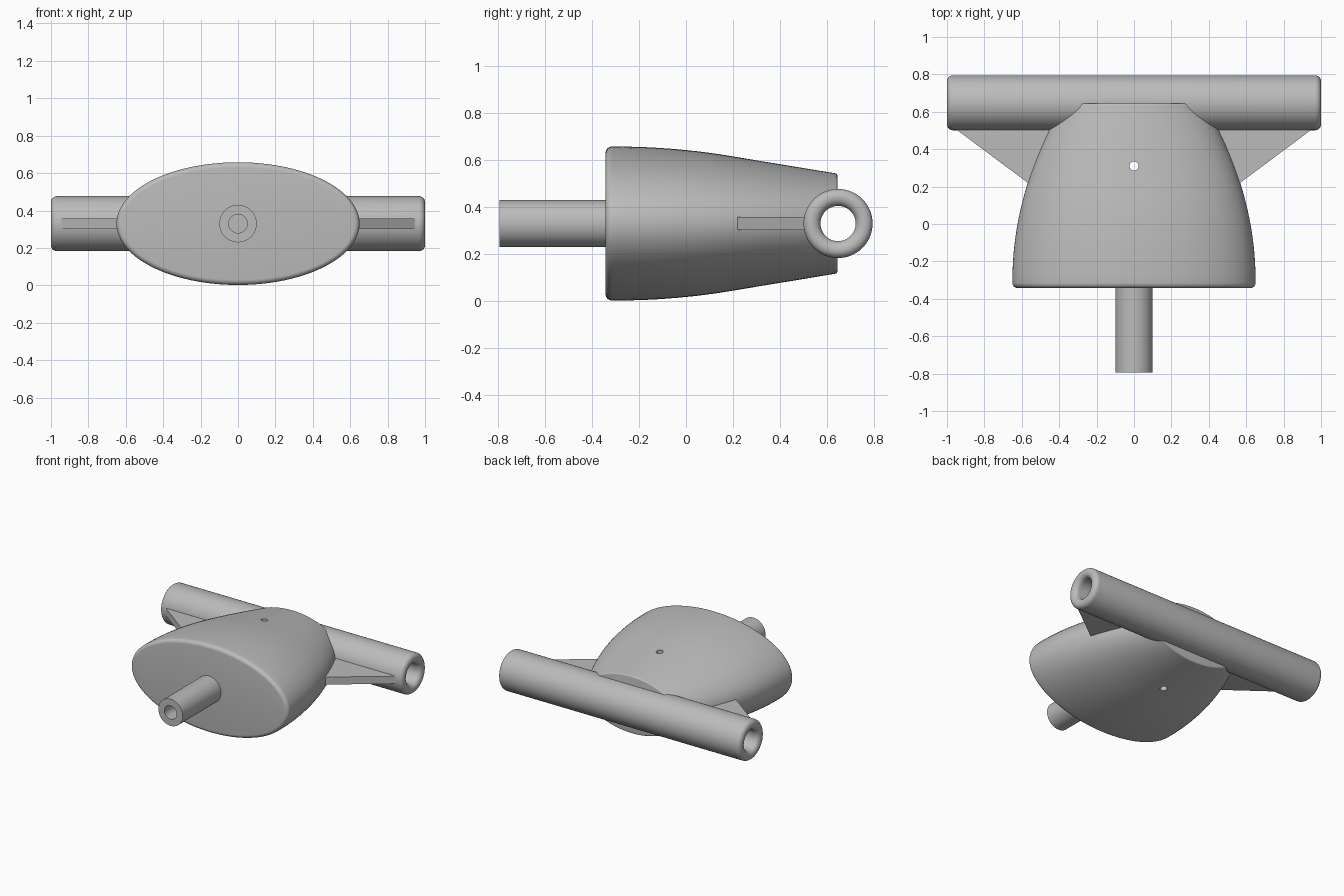
import bpy, bmesh
from math import sin, cos, pi, radians

if "Cube" in bpy.data.objects:
    bpy.data.objects.remove(bpy.data.objects["Cube"])

grey = bpy.data.materials.new("plain grey")
grey.use_nodes = True
COLOUR = (0.5, 0.5, 0.5, 1)
grey.diffuse_color = COLOUR
grey.node_tree.nodes["Principled BSDF"].inputs["Base Color"].default_value = COLOUR

MID = 0.33       # height of the shared centre plane
BAR_Y = 0.648    # axis of the cross tube


def finish(bm, name):
    bmesh.ops.recalc_face_normals(bm, faces=bm.faces)
    mesh = bpy.data.meshes.new(name)
    bm.to_mesh(mesh)
    bm.free()
    mesh.materials.append(grey)
    obj = bpy.data.objects.new(name, mesh)
    bpy.context.collection.objects.link(obj)
    return obj


def smooth(obj):
    """Smooth curved walls, keep flat ends flat."""
    mesh = obj.data
    mesh.shade_smooth()
    for p in mesh.polygons:
        if max(abs(c) for c in p.normal) > 0.9999 and abs(p.normal.z) < 0.5:
            p.use_smooth = False
    mesh.set_sharp_from_angle(angle=radians(32))


def loft(name, rings, place, closed=False, sides=96):
    """Join elliptical rings (distance, radius a, radius b) along an axis."""
    bm = bmesh.new()
    loops = [[bm.verts.new(place(t, a * cos(2 * pi * i / sides), b * sin(2 * pi * i / sides)))
              for i in range(sides)] for t, a, b in rings]
    pairs = list(zip(loops, loops[1:]))
    if closed:
        pairs.append((loops[-1], loops[0]))
    else:
        bm.faces.new(loops[0])
        bm.faces.new(loops[-1])
    for p, q in pairs:
        for i in range(sides):
            j = (i + 1) % sides
            bm.faces.new((p[i], p[j], q[j], q[i]))
    return finish(bm, name)


def arc(ct, cr, rad, start, end, steps=6):
    """Fillet points of a round profile, as rings."""
    angles = [radians(start + (end - start) * k / steps) for k in range(steps + 1)]
    return [(ct + rad * cos(a), cr + rad * sin(a), cr + rad * sin(a)) for a in angles]


def along_x(t, a, b):
    return (t, BAR_Y + a, MID + b)


def along_y(t, a, b):
    return (a, t, MID + b)


def along_z(t, a, b):
    return (a, 0.31 + b, t)


# Body: tapering elliptical shell with rounded rims
def half_width(y):
    return 0.65 - 0.303 * (y + 0.3) ** 2


def half_height(y):
    bend = 0.15
    return 0.328 - 0.167 * (min(y, bend) + 0.3) ** 2 - 0.165 * max(0, y - bend)


FRONT, BACK, RIM, LIP = -0.343, 0.645, 0.028, 0.01
rings = []
for k in range(7):
    a = pi / 2 * k / 6
    inset = RIM * (1 - sin(a))
    rings.append((FRONT + RIM * (1 - cos(a)), 0.65 - inset, 0.328 - inset))
first, last = FRONT + RIM, BACK - LIP
for k in range(1, 25):
    y = first + (last - first) * k / 24
    rings.append((y, half_width(y), half_height(y)))
for k in range(1, 5):
    a = pi / 2 * k / 4
    inset = LIP * (1 - cos(a))
    rings.append((last + LIP * sin(a), half_width(last) - inset, half_height(last) - inset))
body = loft("body", rings, along_y)

# Clear the cross bore and drill the small vertical hole
cutters = [
    loft("bore_cutter", [(-0.9, 0.11, 0.11), (0.9, 0.11, 0.11)], along_x, sides=48),
    loft("pin_hole_cutter", [(-0.2, 0.024, 0.024), (0.9, 0.024, 0.024)], along_z, sides=24),
]
bpy.context.view_layer.objects.active = body
for cutter in cutters:
    cutter.hide_render = True
    mod = body.modifiers.new("cut", "BOOLEAN")
    mod.operation = "DIFFERENCE"
    mod.solver = "EXACT"
    mod.object = cutter
    bpy.ops.object.modifier_apply(modifier=mod.name)
    bpy.data.objects.remove(cutter)
smooth(body)

# Cross tube: hollow, with rounded lips at both ends
OUT, BORE, R_OUT, R_IN = 0.147, 0.075, 0.032, 0.036
right_end = (arc(1 - R_IN, BORE + R_IN, R_IN, -90, 0)
             + arc(1 - R_OUT, OUT - R_OUT, R_OUT, 0, 90))
left_end = [(-t, a, b) for t, a, b in reversed(right_end)]
smooth(loft("cross_tube", right_end + left_end, along_x, closed=True))

# Front stem: plain tube ending against the body
stem = [(y, r, r) for y, r in ((-0.795, 0.05), (-0.795, 0.1), (-0.32, 0.1), (-0.32, 0.05))]
smooth(loft("front_stem", stem, along_y, closed=True, sides=64))

# Triangular webs between body and cross tube
for side, name in ((1, "left_web"), (-1, "right_web")):
    bm = bmesh.new()
    outline = ((0.95, 0.505), (0.95, 0.54), (0.42, 0.54), (0.42, 0.11))
    face = bm.faces.new([bm.verts.new((side * x, y, MID - 0.028)) for x, y in outline])
    top = bmesh.ops.extrude_face_region(bm, geom=[face])["geom"]
    bmesh.ops.translate(bm, vec=(0, 0, 0.056),
                        verts=[v for v in top if isinstance(v, bmesh.types.BMVert)])
    finish(bm, name)
